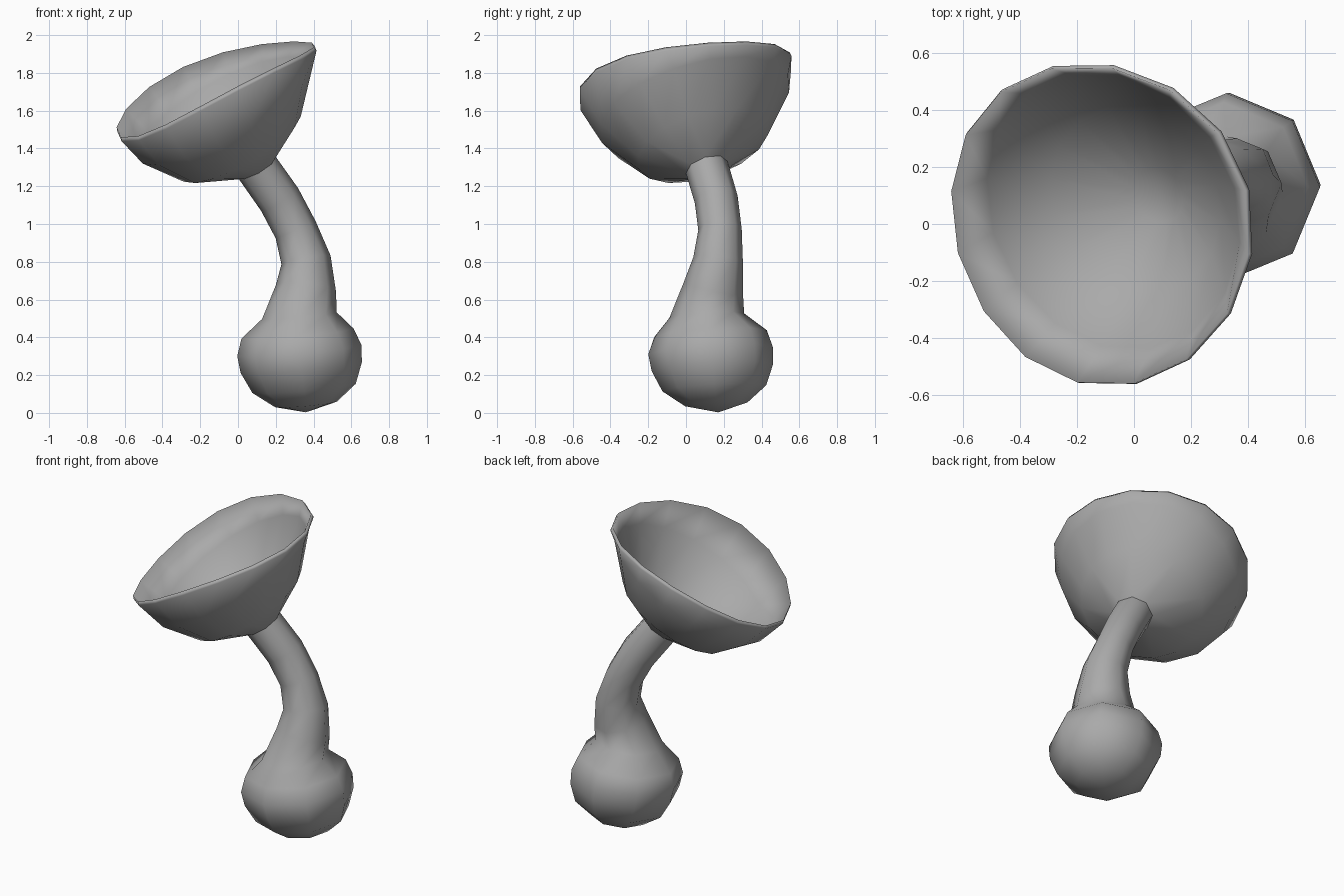
import bpy, bmesh, math
from mathutils import Vector

cube = bpy.data.objects.get("Cube")
if cube:
    bpy.data.objects.remove(cube, do_unlink=True)

grey = bpy.data.materials.new("plain_grey")
grey.use_nodes = True
colour = (0.4, 0.4, 0.4, 1)
grey.diffuse_color = colour
grey.node_tree.nodes["Principled BSDF"].inputs["Base Color"].default_value = colour


def ring(bm, centre, axis, radius, sides, phase=0, bend=0):
    """Circle of vertices around an axis, optionally saddle-bent; zero radius gives a pole."""
    if radius == 0:
        return [bm.verts.new(centre)]
    turn = Vector((0, 0, 1)).rotation_difference(axis)
    verts = []
    for i in range(sides):
        a = phase + math.tau * i / sides
        lift = bend * math.cos(2 * (a - math.radians(108)))
        verts.append(bm.verts.new(
            centre + turn @ Vector((radius * math.cos(a), radius * math.sin(a), lift))))
    return verts


def bridge(bm, a, b):
    """Join two rings; they may differ by a factor of two, or one may be a pole."""
    n = max(len(a), len(b))
    for i in range(n):
        corners = []
        for r, order in ((a, (i, i + 1)), (b, (i + 1, i))):
            for k in order:
                v = r[k * len(r) // n % len(r)]
                if v not in corners:
                    corners.append(v)
        bm.faces.new(corners)


def finish(name, bm, rings):
    for a, b in zip(rings, rings[1:]):
        bridge(bm, a, b)
    bm.normal_update()
    mesh = bpy.data.meshes.new(name)
    bm.to_mesh(mesh)
    bm.free()
    mesh.materials.append(grey)
    mesh.shade_smooth()
    bpy.context.collection.objects.link(bpy.data.objects.new(name, mesh))


foot_axis = Vector((-0.09, -0.06, 1)).normalized()
wall_axis = Vector((-0.57, -0.33, 1)).normalized()
rim_axis = Vector((-0.45, -0.21, 1)).normalized()
rim_centre = Vector((-0.13, 0, 1.745))
stem_top = Vector((0.10, 0.11, 1.30))

# Rounded foot and curved stem: ring centres and radii from the bottom up
foot = [
    (0.36, 0.17, 0.003, 0), (0.36, 0.16, 0.045, 0.165), (0.35, 0.15, 0.13, 0.275),
    (0.335, 0.14, 0.24, 0.322), (0.325, 0.13, 0.33, 0.33), (0.315, 0.13, 0.42, 0.298),
    (0.325, 0.11, 0.515, 0.198),
]
stem = [
    (0.36, 0.145, 0.66, 0.16), (0.36, 0.17, 0.81, 0.132), (0.305, 0.18, 0.97, 0.115),
    (0.22, 0.16, 1.13, 0.115), (*stem_top, 0.115),
]
path = foot + stem
centres = [Vector(p[:3]) for p in path]
bm = bmesh.new()
rings = []
for i, p in enumerate(path):
    if i < len(foot):
        axis = foot_axis
    elif i == len(path) - 1:
        axis = wall_axis
    else:
        axis = (centres[i + 1] - centres[i - 1]).normalized()
    rings.append(ring(bm, centres[i], axis, p[3], 8))
finish("foot_and_stem", bm, rings)

# Tilted bowl: outer wall, rolled lip, then the hollow (centre, axis, radius, bend)
low = Vector((0.015, 0.09, 1.415))
high = Vector((-0.07, 0.05, 1.605))
profile = [
    (low, wall_axis, 0.362, 0), (high, wall_axis, 0.525, 0.01),
    (rim_centre - rim_axis * 0.022, rim_axis, 0.58, 0.04),
    (rim_centre, rim_axis, 0.574, 0.04),
    (high + wall_axis * 0.012, wall_axis, 0.507, 0.01),
    (low + wall_axis * 0.02, wall_axis, 0.34, 0),
    (stem_top + wall_axis * 0.03, wall_axis, 0.1, 0),
    (stem_top + wall_axis * 0.02, wall_axis, 0, 0),
]
bm = bmesh.new()
rings = [ring(bm, stem_top, wall_axis, 0.115, 8)]
for centre, axis, radius, bend in profile:
    rings.append(ring(bm, centre, axis, radius, 16, math.radians(-9), bend))
finish("bowl", bm, rings)
